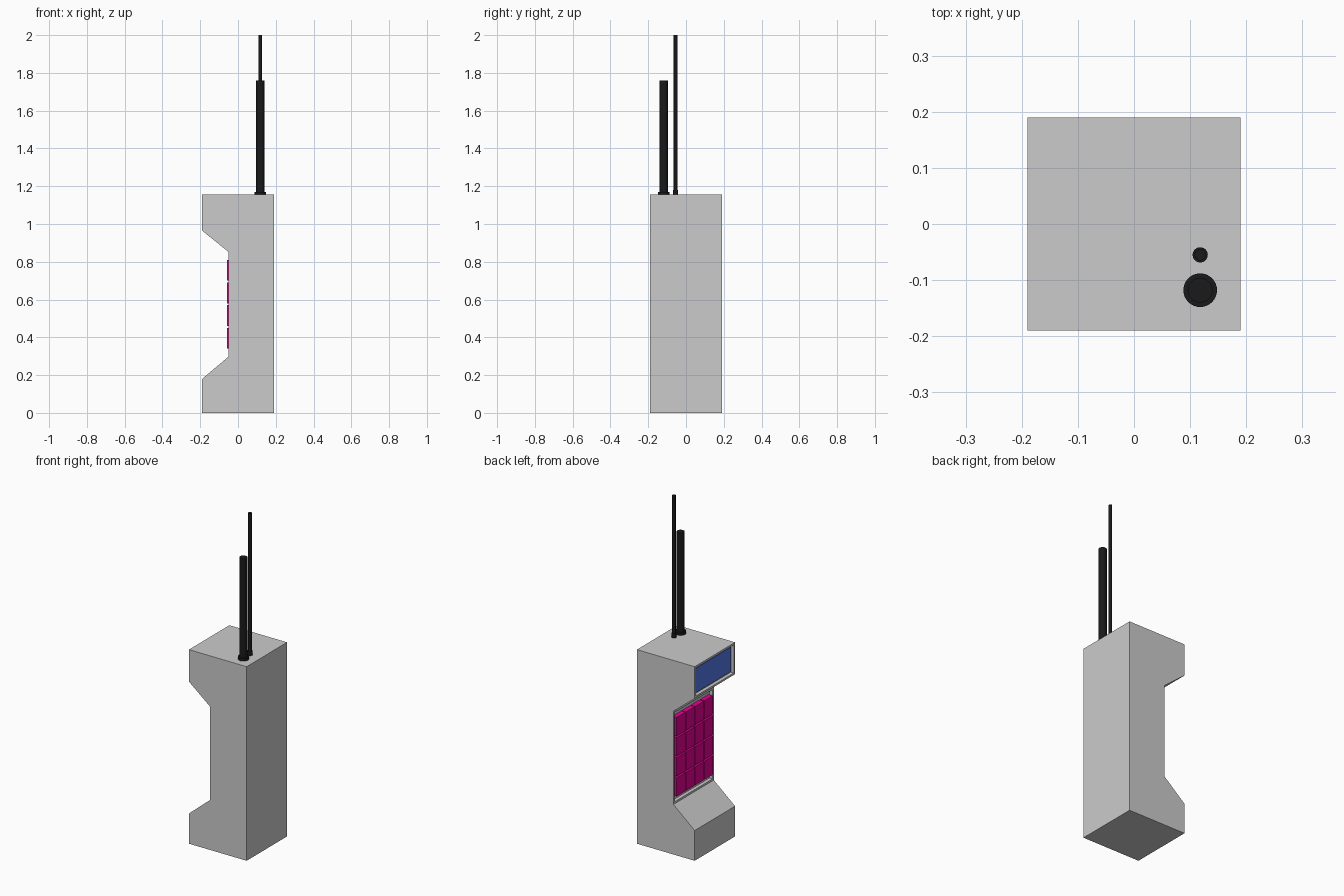
import bpy, bmesh
from mathutils import Matrix, Vector

if "Cube" in bpy.data.objects:
    bpy.data.objects.remove(bpy.data.objects["Cube"])


def material(name, rgb):
    m = bpy.data.materials.new(name)
    m.diffuse_color = (*rgb, 1)
    m.use_nodes = True
    m.node_tree.nodes["Principled BSDF"].inputs["Base Color"].default_value = m.diffuse_color
    return m


BLACK = material("black", (0.01, 0.01, 0.01))
PINK = material("pink", (0.8, 0.0, 0.3))
BLUE = material("blue", (0.09, 0.2, 0.8))


def finish(name, bm, mat=None):
    bmesh.ops.recalc_face_normals(bm, faces=bm.faces)
    mesh = bpy.data.meshes.new(name)
    bm.to_mesh(mesh)
    bm.free()
    ob = bpy.data.objects.new(name, mesh)
    bpy.context.collection.objects.link(ob)
    if mat:
        mesh.materials.append(mat)
    return ob


def add_box(bm, lo, hi):
    lo, hi = Vector(lo), Vector(hi)
    m = Matrix.Translation((lo + hi) / 2) @ Matrix.Diagonal((*(hi - lo), 1))
    bmesh.ops.create_cube(bm, size=1, matrix=m)


def antenna(name, x, y, parts):
    bm = bmesh.new()
    for r, z0, z1 in parts:
        bmesh.ops.create_cone(bm, cap_ends=True, segments=32, radius1=r, radius2=r,
                              depth=z1 - z0,
                              matrix=Matrix.Translation((x, y, (z0 + z1) / 2)))
    ob = finish(name, bm, BLACK)
    bpy.ops.object.select_all(action='DESELECT')
    ob.select_set(True)
    bpy.context.view_layer.objects.active = ob
    bpy.ops.object.shade_smooth_by_angle()


# Body: side profile extruded across y
W, TOP, GRIP = 0.19, 1.155, -0.05
profile = [(-W, 0), (W, 0), (W, TOP), (-W, TOP), (-W, 0.965),
           (GRIP, 0.852), (GRIP, 0.298), (-W, 0.18)]
bm = bmesh.new()
cap = bm.faces.new([bm.verts.new((x, -W, z)) for x, z in profile])
ext = bmesh.ops.extrude_face_region(bm, geom=[cap])
bmesh.ops.translate(bm, vec=(0, 2 * W, 0),
                    verts=[v for v in ext["geom"] if isinstance(v, bmesh.types.BMVert)])
bmesh.ops.recalc_face_normals(bm, faces=bm.faces)

# Recesses for the screen and the keypad
panels = [f for f in bm.faces if f.normal.x < -0.99
          and f.calc_center_median().z > 0.3]
bmesh.ops.inset_individual(bm, faces=panels, thickness=0.016)
sunk = bmesh.ops.extrude_discrete_faces(bm, faces=panels)["faces"]
bmesh.ops.translate(bm, vec=(0.02, 0, 0), verts=list({v for f in sunk for v in f.verts}))
finish("body", bm)

# Screen
bm = bmesh.new()
add_box(bm, (-0.18, -0.165, 0.988), (-0.168, 0.165, 1.133))
finish("screen", bm, BLUE)

# Keypad: four by four buttons
bm = bmesh.new()
for col in range(4):
    for row in range(4):
        y, z = -0.17 + col * 0.0865, 0.34 + row * 0.12
        add_box(bm, (-0.058, y, z), (-0.028, y + 0.0805, z + 0.11))
finish("keypad_buttons", bm, PINK)

# Antennas with their collars
antenna("thick_antenna", 0.118, -0.118, [(0.03, 1.15, 1.17), (0.022, 1.165, 1.76)])
antenna("thin_antenna", 0.118, -0.055, [(0.0135, 1.15, 1.18), (0.01, 1.175, 2.0)])
